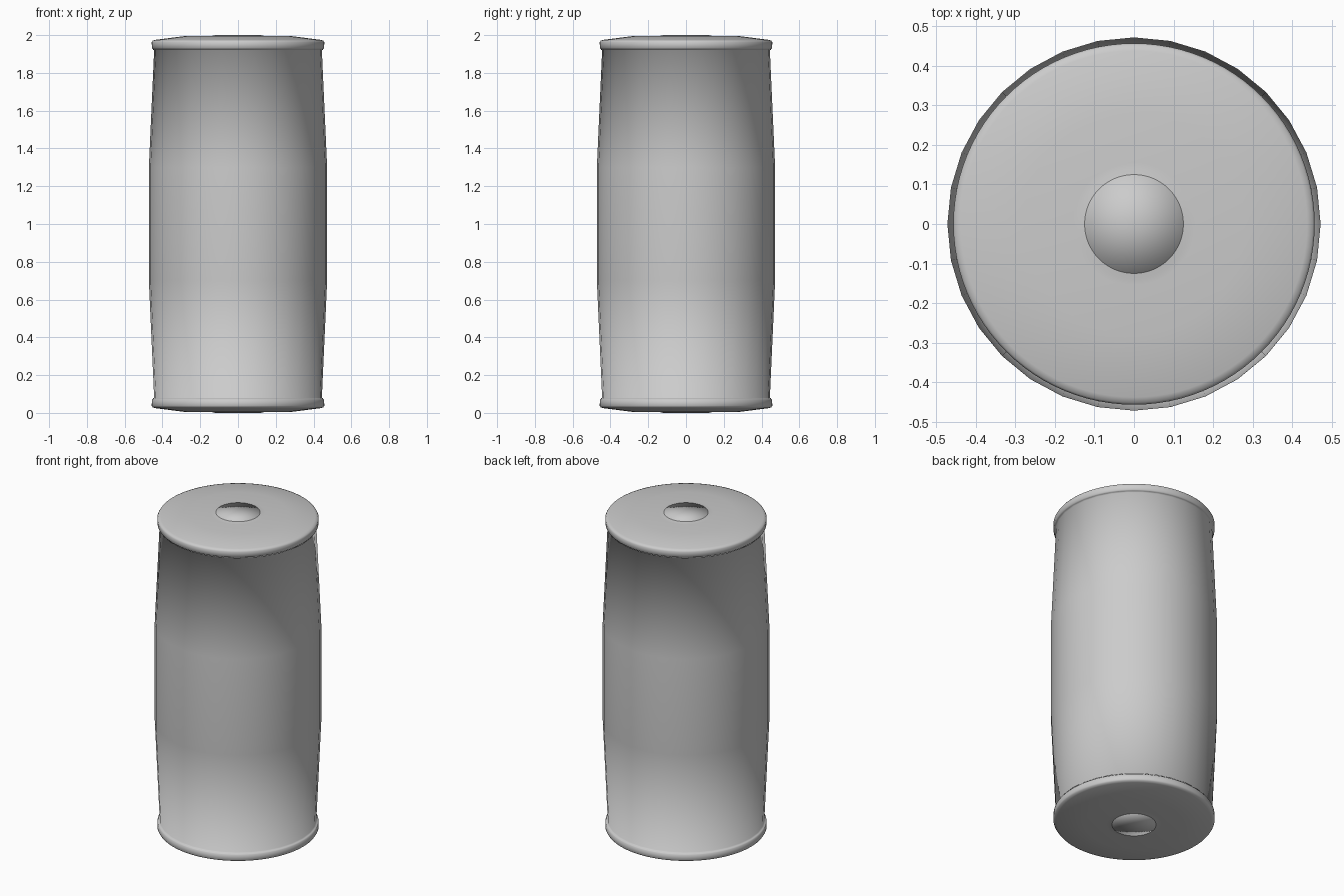
import bpy, bmesh, math

if "Cube" in bpy.data.objects:
    bpy.data.objects.remove(bpy.data.objects["Cube"])


def lathe(name, profile, sides):
    """Revolve (radius, z) points, listed bottom to top, about the z axis."""
    bm = bmesh.new()
    rings = []
    for r, z in profile:
        if r == 0:
            rings.append([bm.verts.new((0, 0, z))] * sides)
        else:
            rings.append([bm.verts.new((r * math.cos(2 * math.pi * k / sides),
                                        r * math.sin(2 * math.pi * k / sides), z))
                          for k in range(sides)])
    for lo, hi in zip(rings, rings[1:]):
        for k in range(sides):
            n = (k + 1) % sides
            corners = list(dict.fromkeys((lo[k], lo[n], hi[n], hi[k])))
            bm.faces.new(corners).smooth = True
    mesh = bpy.data.meshes.new(name)
    bm.to_mesh(mesh)
    bm.free()
    obj = bpy.data.objects.new(name, mesh)
    bpy.context.collection.objects.link(obj)
    return obj


def flip(profile):
    """Mirror a profile about mid height."""
    return [(r, 2 - z) for r, z in reversed(profile)]


# Bulging body, its turned-out ends tucked into the lids
lathe("body", [(0.452, 0.076), (0.444, 0.08), (0.472, 0.7),
               (0.472, 1.3), (0.444, 1.92), (0.452, 1.924)], 32)

# Rimmed lid with a shallow cone, and a low round button in its centre
lid = [(0.40, 1.925), (0.449, 1.925), (0.456, 1.931), (0.457, 1.962),
       (0.452, 1.970), (0.438, 1.975), (0.28, 1.995), (0.155, 1.995),
       (0.14, 1.996), (0.122, 1.9985)]
button = [(0.125, 1.97), (0.125, 2.0), (0, 2.0)]

for place, shape in (("top", lambda p: p), ("bottom", flip)):
    lathe(place + "_lid", shape(lid), 96)
    lathe(place + "_button", shape(button), 64)
